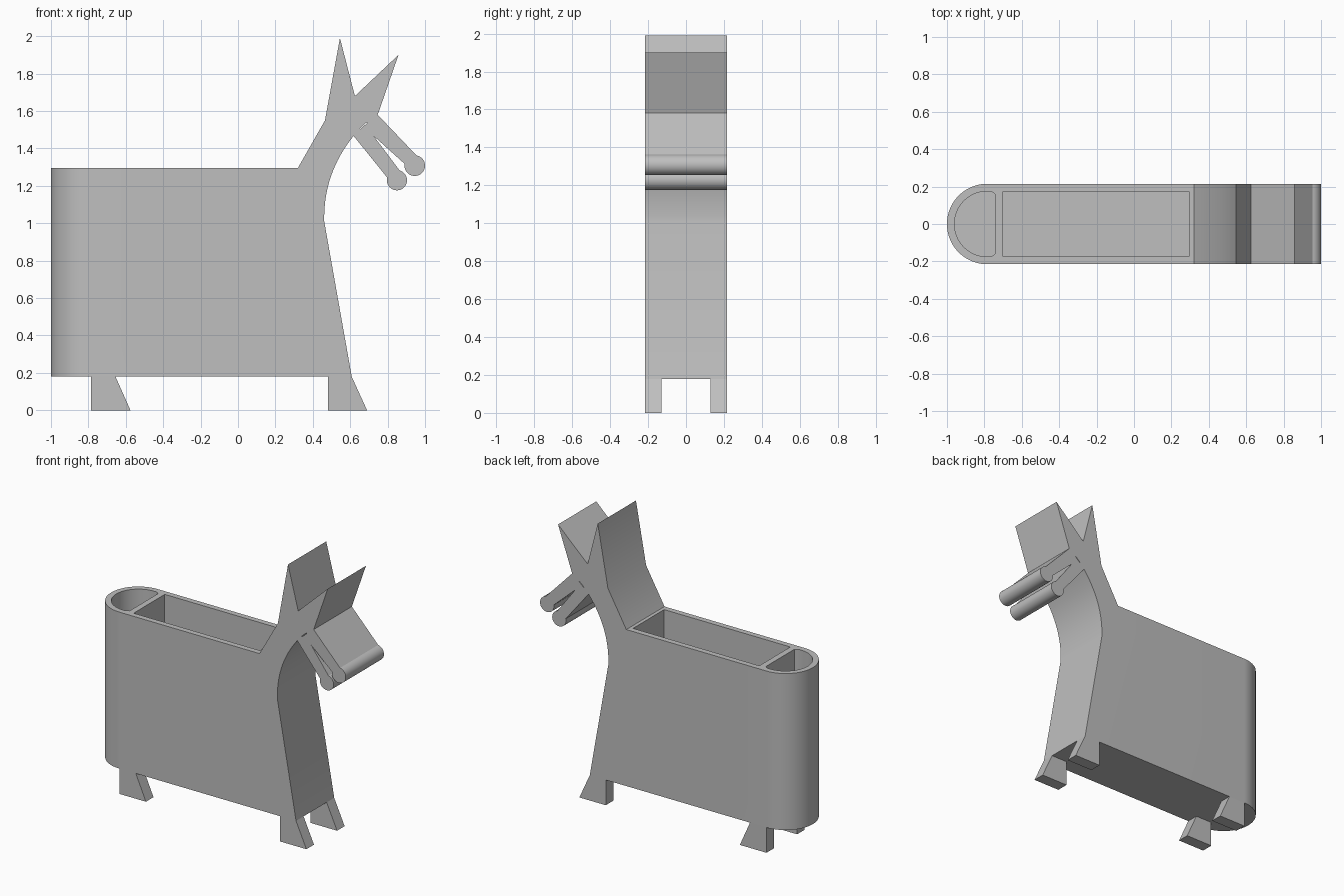
import bpy, bmesh
from math import cos, sin, radians

if "Cube" in bpy.data.objects:
    bpy.data.objects.remove(bpy.data.objects["Cube"])

HALF = 0.215          # half width of the body
BASE, RIM = 0.18, 1.295

grey = bpy.data.materials.new("plain grey")
grey.diffuse_color = (0.52, 0.52, 0.52, 1)
grey.use_nodes = True
grey.node_tree.nodes["Principled BSDF"].inputs["Base Color"].default_value = grey.diffuse_color


def arc(cx, cy, r, a0, a1, n):
    return [(cx + r * cos(radians(a0 + (a1 - a0) * i / n)),
             cy + r * sin(radians(a0 + (a1 - a0) * i / n))) for i in range(n + 1)]


def prism(name, pts, lo, hi, axis):
    """Extrude a closed outline along y (outline in x, z) or z (outline in x, y)."""
    bm = bmesh.new()
    place = (lambda p, h: (p[0], h, p[1])) if axis == "y" else (lambda p, h: (p[0], p[1], h))
    a = [bm.verts.new(place(p, lo)) for p in pts]
    b = [bm.verts.new(place(p, hi)) for p in pts]
    n = len(pts)
    bm.faces.new(a)
    bm.faces.new(b[::-1])
    for i in range(n):
        j = (i + 1) % n
        bm.faces.new((a[j], a[i], b[i], b[j]))
    bmesh.ops.recalc_face_normals(bm, faces=bm.faces)
    me = bpy.data.meshes.new(name)
    bm.to_mesh(me)
    bm.free()
    me.materials.append(grey)
    ob = bpy.data.objects.new(name, me)
    bpy.context.collection.objects.link(ob)
    return ob


def cut(target, tool, operation):
    mod = target.modifiers.new(tool.name, "BOOLEAN")
    mod.object, mod.operation, mod.solver = tool, operation, "EXACT"
    bpy.context.view_layer.objects.active = target
    bpy.ops.object.modifier_apply(modifier=mod.name)
    bpy.data.objects.remove(tool)


# Side outline: back, neck, ears, two jaws with round tips, curved throat, chest
p0, p1, p2 = (0.618, 1.467), (0.455, 1.265), (0.461, 1.01)
throat = [tuple((1 - t) ** 2 * a + 2 * t * (1 - t) * b + t * t * c
                for a, b, c in zip(p0, p1, p2)) for t in [i / 16 for i in range(17)]]
outline = [(-1.1, BASE), (-1.1, RIM), (0.32, RIM), (0.465, 1.55), (0.545, 1.99),
           (0.625, 1.68), (0.858, 1.9), (0.747, 1.58)]
outline += arc(0.945, 1.308, 0.055, 80, -190, 28)
outline += [(0.725, 1.467)]
outline += arc(0.85, 1.23, 0.054, 75, -195, 28)
outline += throat + [(0.608, BASE)]
body = prism("body_and_head", outline, -0.4, 0.4, "y")

# Rounded tail end and side walls
plan = arc(-0.785, 0, HALF, 90, 270, 40) + [(1.2, -HALF), (1.2, HALF)]
cut(body, prism("plan_cutter", plan, -0.2, 2.2, "z"), "INTERSECT")

# Open compartments: long tray and D-shaped tail pocket
IN = 0.175
FLOOR = BASE + 0.04
tray = [(-0.70, -IN), (0.295, -IN), (0.295, IN), (-0.70, IN)]
cut(body, prism("tray_cutter", tray, FLOOR, 1.45, "z"), "DIFFERENCE")
pocket = arc(-0.785, 0, IN, 90, 270, 32) + [(-0.765, -IN), (-0.742, -0.16),
                                            (-0.742, 0.16), (-0.765, IN)]
cut(body, prism("pocket_cutter", pocket, FLOOR, 1.45, "z"), "DIFFERENCE")

# Narrow eye slit
slit = [(0.652, 1.507), (0.655, 1.504), (0.692, 1.537), (0.689, 1.540)]
cut(body, prism("eye_cutter", slit, -0.5, 0.5, "y"), "DIFFERENCE")

# Smooth the curves, keep hard edges
bpy.ops.object.select_all(action="DESELECT")
body.select_set(True)
bpy.context.view_layer.objects.active = body
bpy.ops.object.shade_smooth_by_angle(angle=radians(25))

# Four feet
feet = {"front_foot": [(0.482, BASE), (0.482, 0), (0.69, 0), (0.608, BASE)],
        "rear_foot": [(-0.785, BASE), (-0.785, 0), (-0.575, 0), (-0.655, BASE)]}
for name, pts in feet.items():
    prism(name + "_right", pts, -HALF, -0.13, "y")
    prism(name + "_left", pts, 0.13, HALF, "y")
